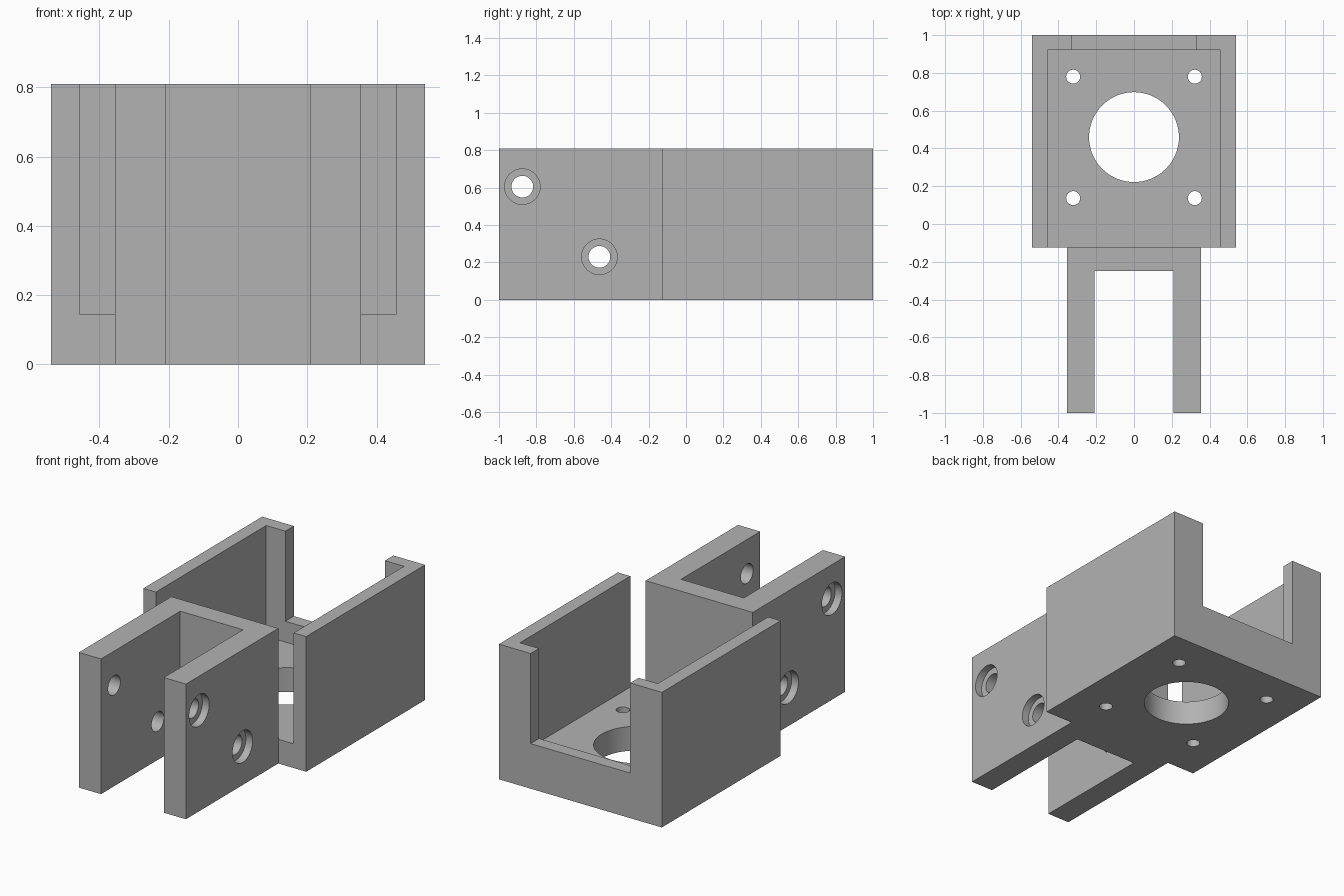
import bpy, bmesh, math
from mathutils import Matrix

if "Cube" in bpy.data.objects:
    bpy.data.objects.remove(bpy.data.objects["Cube"])

H = 0.81          # overall height
FLOOR = 0.145     # motor plate thickness
LIP = 0.27        # rear lip height

grey = bpy.data.materials.new("plain grey")
grey.diffuse_color = (0.45, 0.45, 0.45, 1)
grey.use_nodes = True
grey.node_tree.nodes["Principled BSDF"].inputs["Base Color"].default_value = grey.diffuse_color


def add(name, bm):
    bmesh.ops.recalc_face_normals(bm, faces=bm.faces)
    me = bpy.data.meshes.new(name)
    bm.to_mesh(me)
    bm.free()
    me.materials.append(grey)
    ob = bpy.data.objects.new(name, me)
    bpy.context.collection.objects.link(ob)
    return ob


def prism(name, half, z0, z1):
    """Extrude a plan outline mirrored about x = 0."""
    pts = half + [(-x, y) for x, y in reversed(half)]
    bm = bmesh.new()
    face = bm.faces.new([bm.verts.new((x, y, z0)) for x, y in pts])
    ext = bmesh.ops.extrude_face_region(bm, geom=[face])
    verts = [v for v in ext["geom"] if isinstance(v, bmesh.types.BMVert)]
    bmesh.ops.translate(bm, verts=verts, vec=(0, 0, z1 - z0))
    return add(name, bm)


def drill(name, centre, r, depth, axis="Z", segs=48):
    bm = bmesh.new()
    rot = Matrix.Rotation(math.pi / 2, 4, "Y") if axis == "X" else Matrix()
    bmesh.ops.create_cone(bm, cap_ends=True, segments=segs, radius1=r, radius2=r,
                          depth=depth, matrix=Matrix.Translation(centre) @ rot)
    return add(name, bm)


# Motor housing and fork as one plan outline
bracket = prism("motor_bracket", [
    (0.208, -0.25), (0.208, -1), (0.355, -1), (0.355, -0.125),
    (0.54, -0.125), (0.54, 1)], 0, H)

# Motor pocket, open beside the fork, and rear opening above the lip
cutters = [
    prism("pocket_cutter", [(0.355, -0.125), (0.355, -0.2), (0.457, -0.2), (0.457, 0.92)],
          FLOOR, H + 0.2),
    prism("rear_opening_cutter", [(0.33, 0.8), (0.33, 1.1)], LIP, H + 0.2),
    drill("shaft_hole_cutter", (0, 0.46, 0), 0.238, 0.5, segs=64),
]

# Motor screw holes
for x in (-0.322, 0.322):
    for y in (0.137, 0.78):
        cutters.append(drill("screw_hole_cutter", (x, y, 0), 0.037, 0.5, segs=32))

# Cross bolts through the fork, counterbored on both outer sides
for y, z in ((-0.875, 0.605), (-0.463, 0.23)):
    cutters.append(drill("bolt_hole_cutter", (0, y, z), 0.058, 1, "X"))
    for s in (-1, 1):
        cutters.append(drill("counterbore_cutter", (s * 0.41, y, z), 0.095, 0.2, "X"))

for c in cutters:
    mod = bracket.modifiers.new(c.name, "BOOLEAN")
    mod.operation = "DIFFERENCE"
    mod.solver = "EXACT"
    mod.object = c

# Bake the cuts and remove the cutters
bpy.context.view_layer.objects.active = bracket
bracket.select_set(True)
for mod in list(bracket.modifiers):
    bpy.ops.object.modifier_apply(modifier=mod.name)
for c in cutters:
    bpy.data.objects.remove(c)
bpy.ops.object.shade_smooth_by_angle(angle=math.radians(30))
